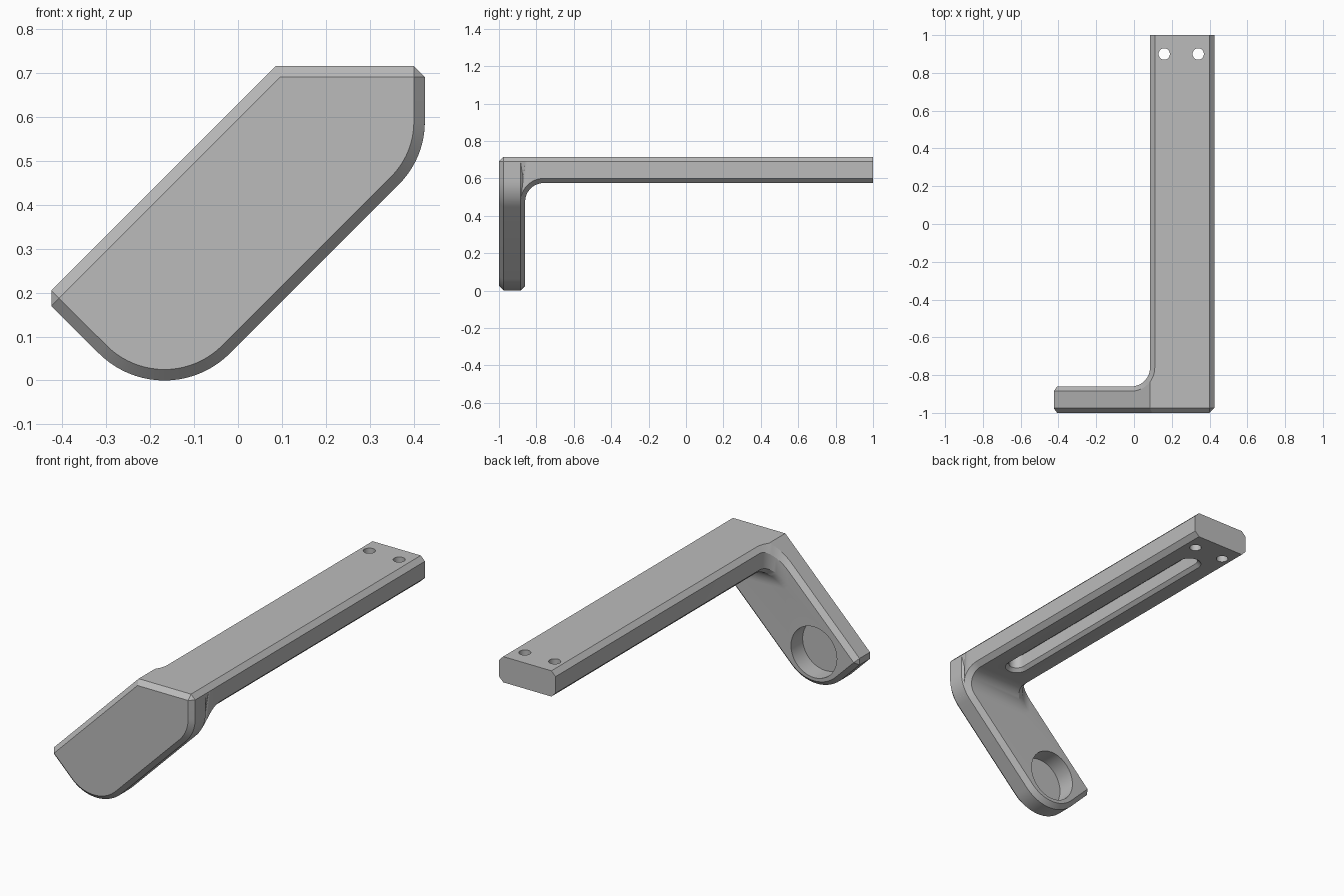
import bpy, bmesh, math
from mathutils import Matrix

cube = bpy.data.objects.get("Cube")
if cube:
    bpy.data.objects.remove(cube, do_unlink=True)

C = 0.025                                # chamfer width
TOP, RIGHT, ARM_LEFT, ARM_LOW = 0.715, 0.425, 0.085, 0.575
PLATE_BACK = -0.86
SLOPE = TOP - ARM_LEFT                   # upper diagonal: z = x + SLOPE
TIP_X, TIP_Z = -0.4425, 0.1875           # sharp corner of the lower end
END_X, END_Z, END_R = -0.1675, 0.211, 0.211
BEND_X, BEND_Z, BEND_R = 0.225, 0.588, 0.2
FILLET = 0.1

grey = bpy.data.materials.new("matte_grey")
grey.use_nodes = True
colour = (0.5, 0.5, 0.5, 1)
grey.diffuse_color = colour
grey.node_tree.nodes["Principled BSDF"].inputs["Base Color"].default_value = colour


def loft(name, sections):
    """Skin a list of equal-length closed loops and cap both ends."""
    bm = bmesh.new()
    rings = [[bm.verts.new(p) for p in s] for s in sections]
    n = len(rings[0])
    for a, b in zip(rings, rings[1:]):
        for i in range(n):
            j = (i + 1) % n
            bm.faces.new((a[i], a[j], b[j], b[i]))
    bm.faces.new(rings[0])
    bm.faces.new(rings[-1])
    bmesh.ops.remove_doubles(bm, verts=bm.verts, dist=0.0001)
    bmesh.ops.recalc_face_normals(bm, faces=bm.faces)
    return finish(name, bm)


def finish(name, bm):
    mesh = bpy.data.meshes.new(name)
    bm.to_mesh(mesh)
    bm.free()
    mesh.materials.append(grey)
    obj = bpy.data.objects.new(name, mesh)
    bpy.context.collection.objects.link(obj)
    return obj


def arc(cx, cz, r, start, end, n):
    for i in range(n + 1):
        a = math.radians(start + (end - start) * i / n)
        yield cx + r * math.cos(a), cz + r * math.sin(a)


def plate_loop(y, off):
    """Plate outline, moved inward by off."""
    k = (C - off) / math.sqrt(2)
    tip = TIP_X + (C + off) / math.sqrt(2)
    pts = [(ARM_LEFT + off * math.tan(math.pi / 8), TOP - off),
           (tip, TIP_Z + k), (tip, TIP_Z - k)]
    pts += arc(END_X, END_Z, END_R - off, 225, 315, 20)
    pts += arc(BEND_X, BEND_Z, BEND_R - off, -45, 0, 12)
    pts += [(RIGHT - off, TOP - C), (RIGHT - C, TOP - off)]
    return [(x, y, z) for x, z in pts]


def bend_x(z, off):
    r = BEND_R - off
    return BEND_X + math.sqrt(r * r - min(0, z - BEND_Z) ** 2)


def arm_section(t, y=None):
    """Chamfered arm section, flaring by a concave fillet as t goes to 90 degrees."""
    s, c = math.sin(t), math.cos(t)
    d, d_out = FILLET - FILLET * c, FILLET - (FILLET + C) * c
    yc = PLATE_BACK + FILLET
    y_in = yc - FILLET * s if y is None else y
    y_out = yc - (FILLET + C) * s if y is None else y
    xb = ARM_LEFT - d_out
    left, low = ARM_LEFT - d, ARM_LOW - d
    z_out = ARM_LOW - d_out
    return [(RIGHT - C, y_in, TOP), (RIGHT, y_in, TOP - C),
            (bend_x(z_out, 0), y_out, z_out), (bend_x(low, C), y_in, low),
            (left + C, y_in, low), (left, y_in, low + C),
            (left, y_in, left + SLOPE - C - 0.01 * s),
            (xb, y_out, min(TOP, xb + SLOPE)),
            (max(xb, ARM_LEFT), y_out, TOP)]


def stadium(x, y0, y1, r, z):
    pts = list(arc(x, y1, r, 0, 180, 14)) + list(arc(x, y0, r, 180, 360, 14))
    return [(px, py, z) for px, py in pts]


def cylinder(name, loc, r, depth, along_y=False):
    bm = bmesh.new()
    rot = Matrix.Rotation(math.pi / 2, 4, 'X') if along_y else Matrix()
    bmesh.ops.create_cone(bm, cap_ends=True, segments=40, radius1=r, radius2=r,
                          depth=depth, matrix=Matrix.Translation(loc) @ rot)
    return finish(name, bm)


def combine(target, other, operation):
    mod = target.modifiers.new(operation.lower(), 'BOOLEAN')
    mod.operation, mod.solver, mod.object = operation, 'EXACT', other
    other.hide_render = True
    bpy.ops.object.select_all(action='DESELECT')
    bpy.context.view_layer.objects.active = target
    target.select_set(True)
    bpy.ops.object.modifier_apply(modifier=mod.name)
    bpy.data.objects.remove(other, do_unlink=True)


# Front plate with chamfered rims
bracket = loft("angled_bracket", [plate_loop(-1, C), plate_loop(-1 + C, 0),
                                  plate_loop(PLATE_BACK - C, 0), plate_loop(PLATE_BACK, C)])

# Long arm, flaring into the plate
steps = 12
sections = [arm_section(0, 1)]
sections += [arm_section(math.pi / 2 * i / steps) for i in range(steps + 1)]
sections.append(arm_section(math.pi / 2, -0.95))
combine(bracket, loft("arm", sections), 'UNION')

# Round pocket in the back of the plate
combine(bracket, cylinder("pocket_cutter", (END_X, PLATE_BACK, 0.18), 0.138, 0.2, True),
        'DIFFERENCE')

# Two screw holes at the far end
for x in (0.16, 0.34):
    combine(bracket, cylinder("hole_cutter", (x, 0.9, 0.65), 0.03, 0.4), 'DIFFERENCE')

# Long slot with a chamfered rim under the arm
slot = [stadium(0.255, -0.64, 0.75, r, z) for r, z in
        ((0.08, ARM_LOW - 0.02), (0.042, ARM_LOW + 0.018), (0.042, ARM_LOW + 0.09))]
combine(bracket, loft("slot_cutter", slot), 'DIFFERENCE')

bpy.ops.object.shade_smooth_by_angle(angle=math.radians(25))
